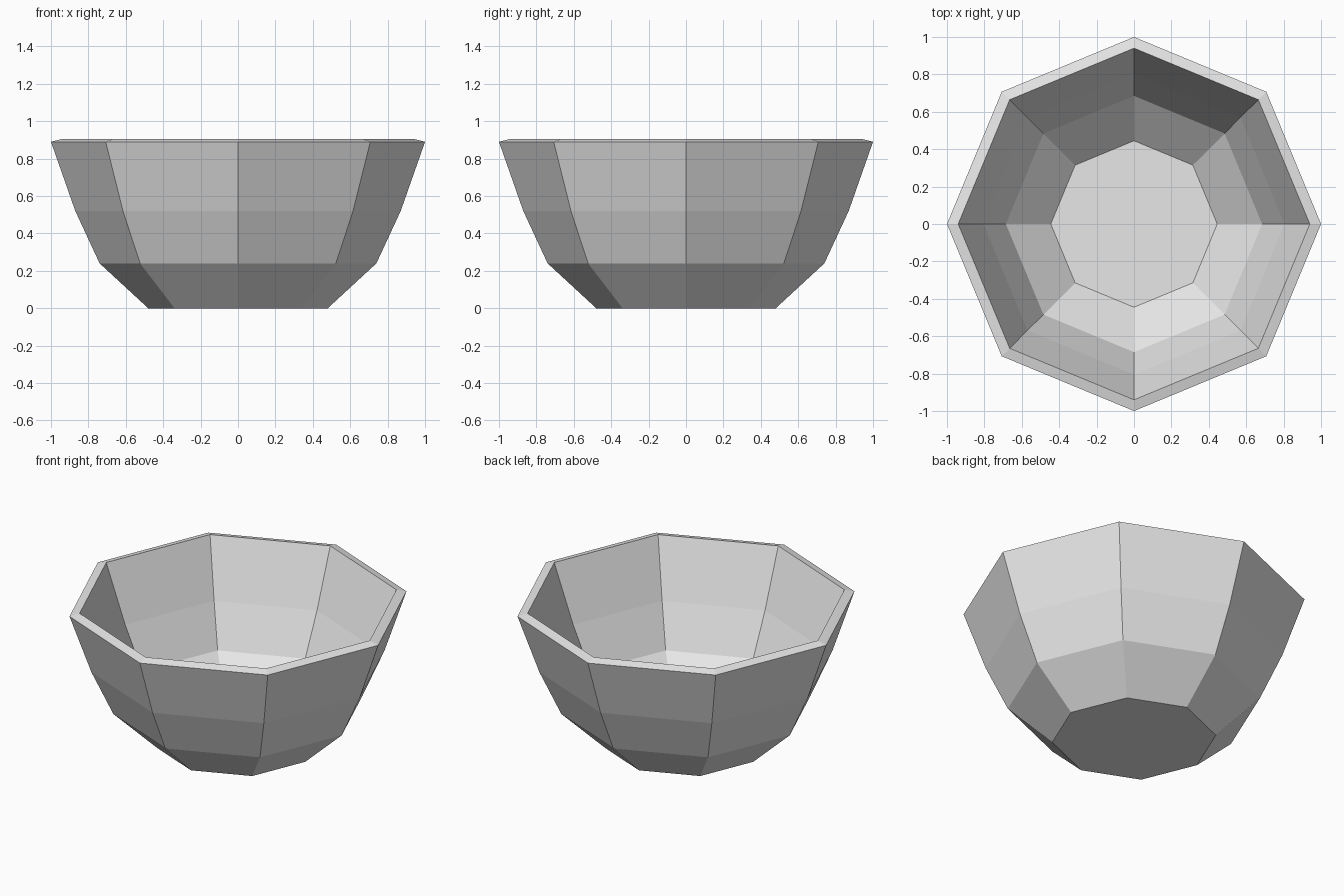
import bpy
import bmesh
from math import cos, sin, pi

SIDES = 8

old = bpy.data.objects.get("Cube")
if old:
    bpy.data.objects.remove(old, do_unlink=True)

# Plain light grey material
grey = bpy.data.materials.new("light_grey")
grey.use_nodes = True
grey.diffuse_color = (0.8, 0.8, 0.8, 1)
grey.node_tree.nodes["Principled BSDF"].inputs["Base Color"].default_value = grey.diffuse_color

# Wall profile (radius, height): outside going up, over the rim, inside going down
outer = [(0.48, 0), (0.74, 0.24), (0.87, 0.52), (1.0, 0.89)]
inner = [(0.94, 0.905), (0.805, 0.54), (0.685, 0.275), (0.445, 0.06)]

bm = bmesh.new()
rings = [[bm.verts.new((r * cos(2 * pi * i / SIDES), r * sin(2 * pi * i / SIDES), z))
          for i in range(SIDES)] for r, z in outer + inner]

# Bowl walls and rim
for low, high in zip(rings, rings[1:]):
    for i in range(SIDES):
        j = (i + 1) % SIDES
        bm.faces.new((low[i], low[j], high[j], high[i]))

# Underside and inside floor
bm.faces.new(rings[0][::-1])
bm.faces.new(rings[-1])

mesh = bpy.data.meshes.new("bowl")
bm.to_mesh(mesh)
bm.free()
mesh.materials.append(grey)
bowl = bpy.data.objects.new("bowl", mesh)
bpy.context.collection.objects.link(bowl)
